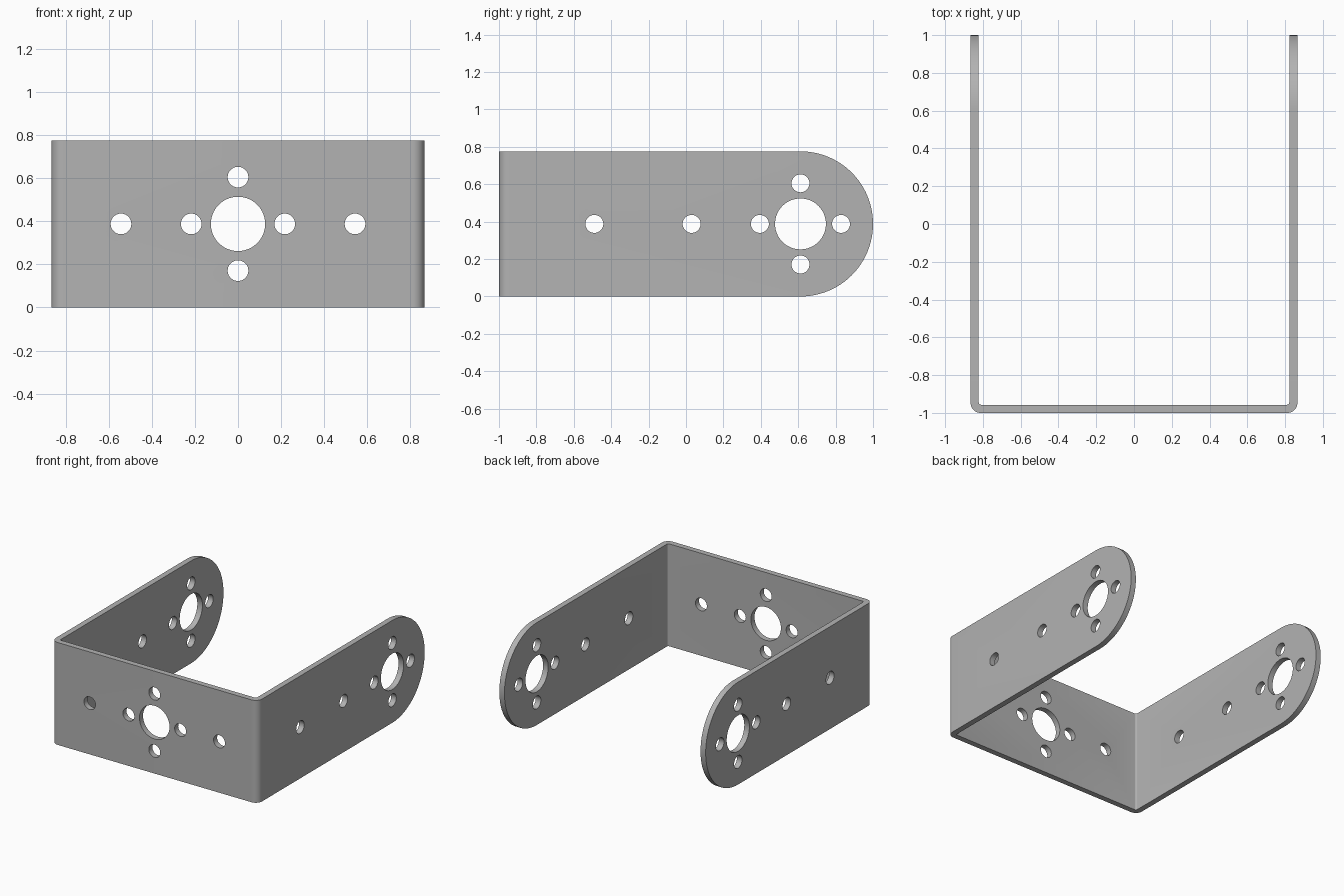
import bpy, bmesh, math
from mathutils import Matrix, Vector

if "Cube" in bpy.data.objects:
    bpy.data.objects.remove(bpy.data.objects["Cube"])

W, H, T = 0.865, 0.776, 0.043        # half width, height, sheet thickness
R_OUT, R_IN = 0.053, 0.012           # bend radii
MID = H / 2
ARM_Y = 1.0 - MID                    # centre of the rounded arm ends


def arc(cx, cy, r, a0, a1, n):
    return [(cx + r * math.cos(math.radians(a0 + (a1 - a0) * i / n)),
             cy + r * math.sin(math.radians(a0 + (a1 - a0) * i / n))) for i in range(n + 1)]


def prism(name, points, offset):
    """Extrude a closed 3D outline along offset."""
    bm = bmesh.new()
    face = bm.faces.new([bm.verts.new(p) for p in points])
    ext = bmesh.ops.extrude_face_region(bm, geom=[face])
    moved = [g for g in ext["geom"] if isinstance(g, bmesh.types.BMVert)]
    bmesh.ops.translate(bm, verts=moved, vec=Vector(offset))
    bmesh.ops.recalc_face_normals(bm, faces=bm.faces)
    return add_object(name, bm)


def add_object(name, bm):
    me = bpy.data.meshes.new(name)
    bm.to_mesh(me)
    bm.free()
    ob = bpy.data.objects.new(name, me)
    bpy.context.collection.objects.link(ob)
    return ob


def hole_cutter(name, holes, axis, centre, depth):
    """Cylinders through one sheet; holes are (along, z, radius)."""
    bm = bmesh.new()
    for a, z, r in holes:
        if axis == 'Y':
            m = Matrix.Translation((a, centre, z)) @ Matrix.Rotation(math.pi / 2, 4, 'X')
        else:
            m = Matrix.Translation((centre, a, z)) @ Matrix.Rotation(math.pi / 2, 4, 'Y')
        bmesh.ops.create_cone(bm, cap_ends=True, segments=64 if r > 0.1 else 40,
                              radius1=r, radius2=r, depth=depth, matrix=m)
    return add_object(name, bm)


def hole_group(c, big, singles):
    """Hub hole, four screw holes around it, and single holes on the centre line."""
    s, d = 0.048, 0.217
    ring = [(c + d, MID, s), (c - d, MID, s), (c, MID + d, s), (c, MID - d, s)]
    return [(c, MID, big)] + ring + [(a, MID, s) for a in singles]


def cut(ob, cutter, operation):
    mod = ob.modifiers.new(cutter.name, 'BOOLEAN')
    mod.operation, mod.solver, mod.object = operation, 'EXACT', cutter
    bpy.context.view_layer.objects.active = ob
    bpy.ops.object.modifier_apply(modifier=mod.name)
    bpy.data.objects.remove(cutter)


# Bent sheet: U outline, oversized and trimmed below
k = W - T
outline = [(-W, 1.1)] + arc(-W + R_OUT, -1 + R_OUT, R_OUT, 180, 270, 10)
outline += arc(W - R_OUT, -1 + R_OUT, R_OUT, 270, 360, 10) + [(W, 1.1), (k, 1.1)]
outline += arc(k - R_IN, -1 + T + R_IN, R_IN, 0, -90, 5)
outline += arc(-k + R_IN, -1 + T + R_IN, R_IN, -90, -180, 5) + [(-k, 1.1)]
bracket = prism("u_bracket", [(x, y, -0.1) for x, y in outline], (0, 0, H + 0.2))

# Side silhouette with rounded arm ends
side = [(-1.1, 0)] + arc(ARM_Y, MID, MID, -90, 90, 48) + [(-1.1, H)]
cut(bracket, prism("side_trim", [(-1.2, y, z) for y, z in side], (2.4, 0, 0)), 'INTERSECT')

# Holes in the front plate and through both arms
cut(bracket, hole_cutter("front_holes", hole_group(0, 0.126, (-0.543, 0.543)),
                         'Y', -1, 0.3), 'DIFFERENCE')
cut(bracket, hole_cutter("arm_holes", hole_group(ARM_Y, 0.136, (0.03, -0.49)),
                         'X', 0, 2.4), 'DIFFERENCE')

# Grey metal
metal = bpy.data.materials.new("grey_metal")
metal.diffuse_color = (0.45, 0.45, 0.45, 1)
metal.use_nodes = True
metal.node_tree.nodes["Principled BSDF"].inputs["Base Color"].default_value = metal.diffuse_color
bracket.data.materials.clear()
bracket.data.materials.append(metal)
for p in bracket.data.polygons:
    p.material_index = 0

bpy.ops.object.select_all(action='DESELECT')
bracket.select_set(True)
bpy.context.view_layer.objects.active = bracket
bpy.ops.object.shade_smooth_by_angle(angle=math.radians(30))
